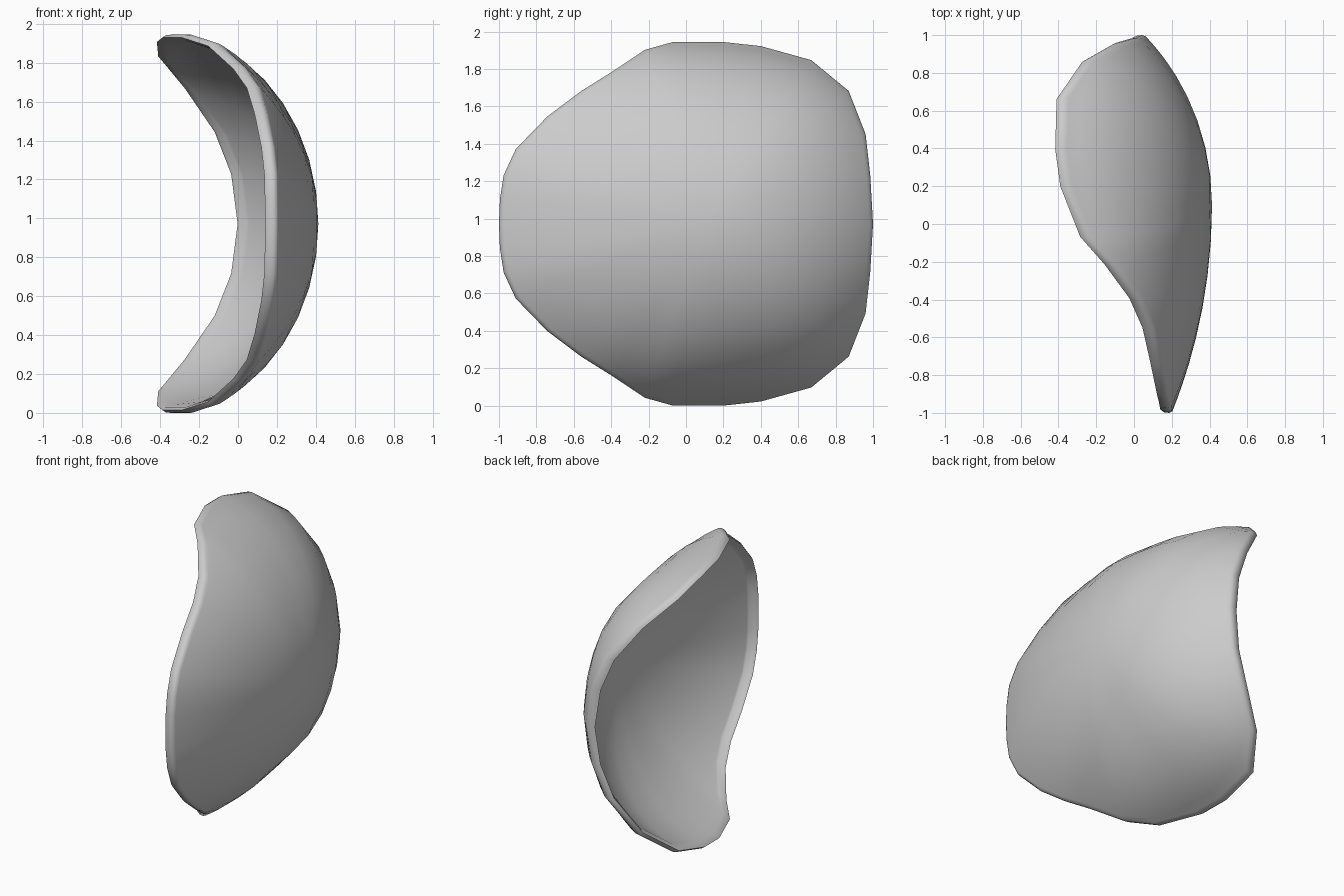
import bpy, bmesh
from math import sqrt, sin, pi
from mathutils import Vector

cube = bpy.data.objects.get("Cube")
if cube:
    bpy.data.objects.remove(cube, do_unlink=True)

MID_Z = 0.972
HUB_Y = 0.1
RINGS = 9

# Upper half of the rim: depth, height above the middle, sideways position
HALF_RIM = [(-1, 0, .195), (-.995, .13, .193), (-.975, .26, .19), (-.91, .40, .175),
            (-.74, .575, .14), (-.56, .71, .10), (-.40, .81, .03), (-.22, .93, -.10),
            (-.07, .972, -.23), (.20, .972, -.335), (.40, .95, -.362), (.67, .875, -.355),
            (.87, .71, -.22), (.96, .48, -.065), (.985, .26, .02), (1, 0, .053)]
# Mirror to the lower half
RIM = HALF_RIM + [(y, -h, x) for y, h, x in reversed(HALF_RIM[1:-1])]


def rim_ring(scale, shift):
    """Rim outline, shrunk toward the hub and moved sideways."""
    return [Vector((x + shift, HUB_Y + (y - HUB_Y) * scale, MID_Z + h * scale))
            for y, h, x in RIM]


def arc_point(hub, edge, t):
    """Point on the curved spoke from the hub to a rim point."""
    drop = hub.x - edge.x
    reach = sqrt((edge.y - hub.y) ** 2 + (edge.z - hub.z) ** 2)
    k = min(.985, 2.13 * reach * drop / (reach ** 2 + drop ** 2))
    bend = (1 - sqrt(1 - (k * t) ** 2)) / (1 - sqrt(1 - k * k))
    p = hub.lerp(edge, t)
    p.x = hub.x - drop * bend
    return p


def dome(bm, hub, edge):
    """Hub vertex and rings of one curved side, closer together near the rim."""
    centre = bm.verts.new(hub)
    steps = [sin(i / RINGS * pi / 2) for i in range(1, RINGS + 1)]
    rings = [[bm.verts.new(arc_point(hub, e, t)) for e in edge] for t in steps]
    return centre, rings


bm = bmesh.new()
outer_hub, outer = dome(bm, Vector((.413, HUB_Y, MID_Z)), rim_ring(.993, .008))
inner_hub, inner = dome(bm, Vector((.38, HUB_Y, MID_Z)), rim_ring(.957, -.005))
# Rounded lip, from the outer edge over the tip to the inner edge
lips = [[bm.verts.new(p) for p in rim_ring(s, d)]
        for s, d in ((1, -.01), (.997, -.036), (.984, -.055), (.97, -.04))]

# Convex side, lip and hollow side form one closed skin
rings = outer + lips + inner[::-1]
count = len(RIM)
for j in range(count):
    n = (j + 1) % count
    bm.faces.new((outer_hub, outer[0][j], outer[0][n]))
    bm.faces.new((inner_hub, inner[0][n], inner[0][j]))
    for a, b in zip(rings, rings[1:]):
        bm.faces.new((a[j], b[j], b[n], a[n]))
bmesh.ops.recalc_face_normals(bm, faces=bm.faces)

mesh = bpy.data.meshes.new("curved_shell")
bm.to_mesh(mesh)
bm.free()
shell = bpy.data.objects.new("curved_shell", mesh)
bpy.context.collection.objects.link(shell)

# Plain grey
grey = bpy.data.materials.new("light_grey")
grey.use_nodes = True
colour = (.6, .6, .6, 1)
grey.diffuse_color = colour
grey.node_tree.nodes["Principled BSDF"].inputs["Base Color"].default_value = colour
mesh.materials.append(grey)

bpy.context.view_layer.objects.active = shell
shell.select_set(True)
bpy.ops.object.shade_smooth_by_angle(angle=1.1)
